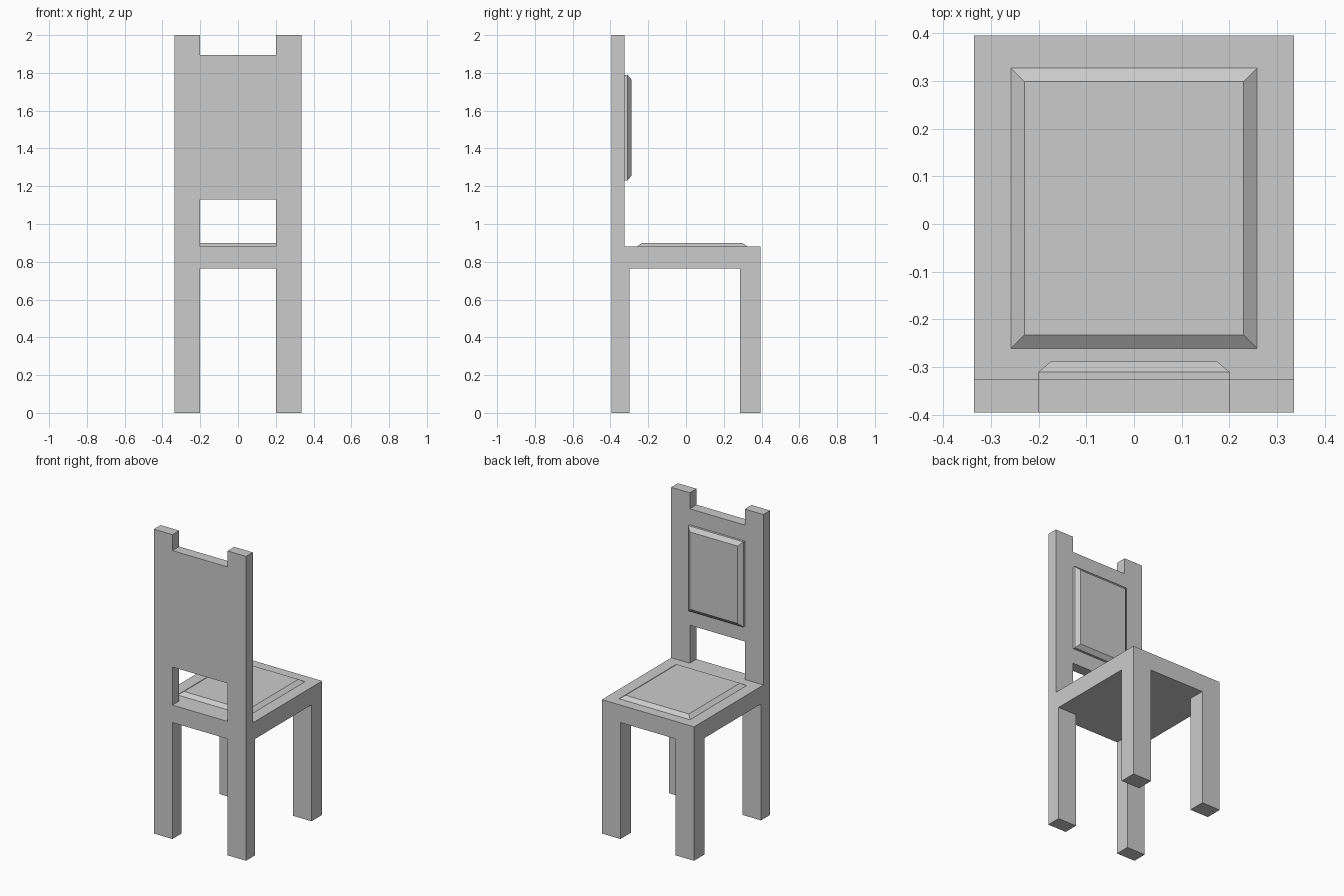
import bpy, bmesh
from mathutils import Vector

if "Cube" in bpy.data.objects:
    bpy.data.objects.remove(bpy.data.objects["Cube"])


def make_object(name, bm):
    bmesh.ops.recalc_face_normals(bm, faces=bm.faces[:])
    mesh = bpy.data.meshes.new(name)
    bm.to_mesh(mesh)
    bm.free()
    obj = bpy.data.objects.new(name, mesh)
    bpy.context.collection.objects.link(obj)
    return obj


def loft(name, rings):
    """Solid through matching rings of points, capped at both ends."""
    bm = bmesh.new()
    loops = [[bm.verts.new(p) for p in ring] for ring in rings]
    n = len(loops[0])
    for a, b in zip(loops, loops[1:]):
        for i in range(n):
            j = (i + 1) % n
            bm.faces.new((a[i], a[j], b[j], b[i]))
    bm.faces.new(loops[0])
    bm.faces.new(loops[-1])
    return make_object(name, bm)


def rect(a0, a1, b0, b1, inset=0.0):
    a0, a1, b0, b1 = a0 + inset, a1 - inset, b0 + inset, b1 - inset
    return [(a0, b0), (a1, b0), (a1, b1), (a0, b1)]


# Chair frame: side profile (y, z) of legs, seat and back, extruded across x
HALF_WIDTH = 0.335
profile = [(-0.395, 0), (-0.30, 0), (-0.30, 0.765), (0.285, 0.765), (0.285, 0),
           (0.395, 0), (0.395, 0.88), (-0.325, 0.88), (-0.325, 2), (-0.395, 2)]
frame = loft("chair_frame", [[(x, y, z) for y, z in profile]
                             for x in (-HALF_WIDTH, HALF_WIDTH)])

# Openings between the legs, under the back panel and between the post tops
openings = [("leg_gap_cutter", -0.1, 0.765, 0.5),
            ("back_window_cutter", 0.88, 1.13, -0.2),
            ("top_notch_cutter", 1.895, 2.1, -0.2)]
for name, z0, z1, y1 in openings:
    cutter = loft(name, [[(x, y, z) for x, z in rect(-0.2, 0.2, z0, z1)]
                         for y in (-0.5, y1)])
    cutter.hide_render = True
    cutter.display_type = 'WIRE'
    mod = frame.modifiers.new(name, 'BOOLEAN')
    mod.operation = 'DIFFERENCE'
    mod.solver = 'EXACT'
    mod.object = cutter

# Seat pad: shallow bevelled slab on the seat
loft("seat_pad", [[(x, y, z) for x, y in rect(-0.258, 0.258, -0.261, 0.327, inset)]
                  for z, inset in ((0.88, 0), (0.90, 0.028))])

# Back pad: bevelled slab on the inner face of the back
loft("back_pad", [[(x, y, z) for x, z in rect(-0.2, 0.2, 1.23, 1.79, inset)]
                  for y, inset in ((-0.325, 0), (-0.31, 0), (-0.288, 0.026))])
